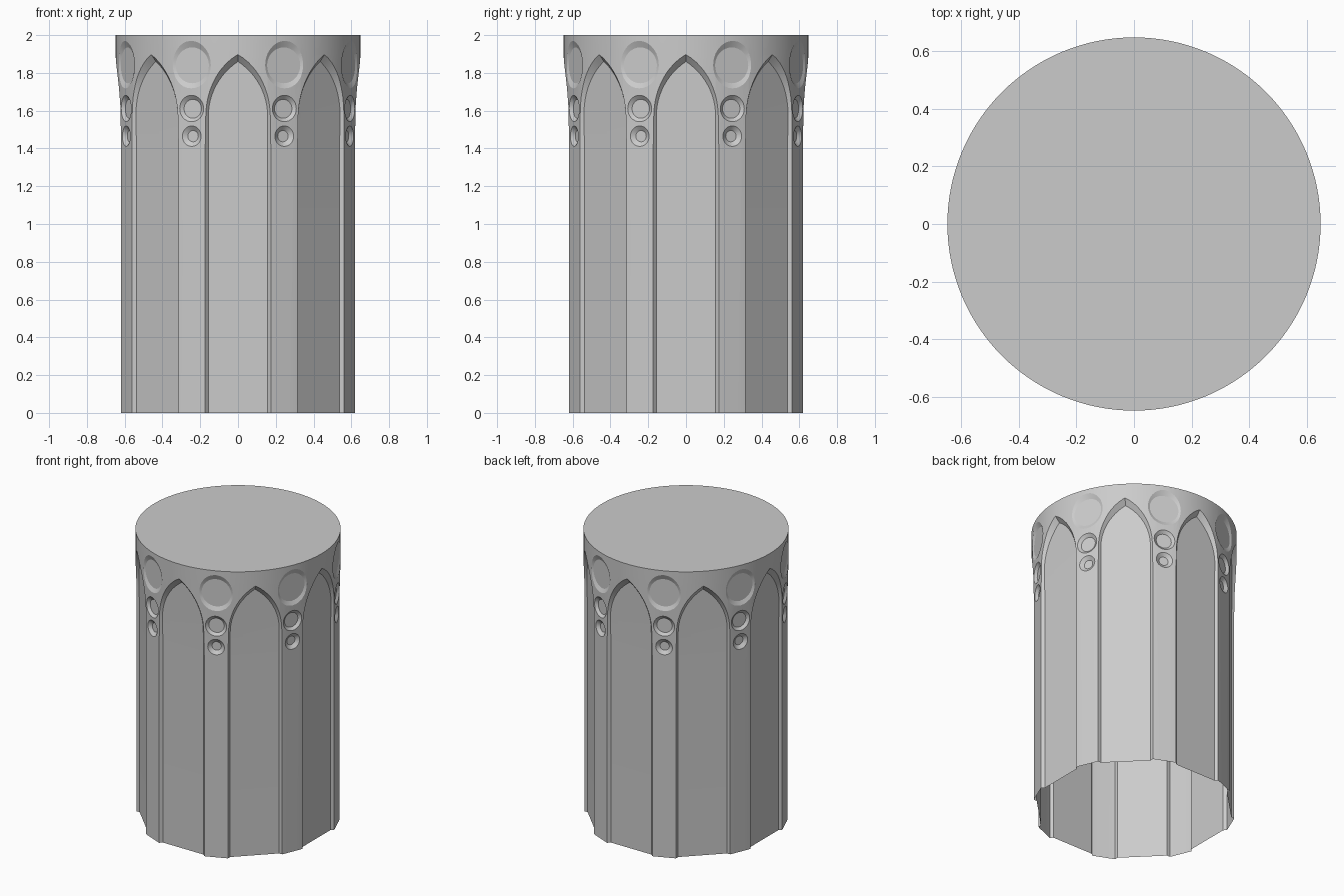
import bpy, bmesh
from math import pi, sin, cos, sqrt, atan2
from mathutils import Matrix, Vector

if "Cube" in bpy.data.objects:
    bpy.data.objects.remove(bpy.data.objects["Cube"], do_unlink=True)

SIDES = 8
STEP = 2 * pi / SIDES
TOP_R = 0.648      # round top
RIB_D = 0.64       # flat rib distance from the axis
RIB_CORNER = 0.645

stone = bpy.data.materials.new("grey_stone")
stone.use_nodes = True
stone.diffuse_color = (0.6, 0.6, 0.6, 1)
stone.node_tree.nodes["Principled BSDF"].inputs["Base Color"].default_value = (0.6, 0.6, 0.6, 1)


def make_object(name, bm):
    bmesh.ops.recalc_face_normals(bm, faces=bm.faces)
    mesh = bpy.data.meshes.new(name)
    bm.to_mesh(mesh)
    bm.free()
    mesh.materials.append(stone)
    obj = bpy.data.objects.new(name, mesh)
    bpy.context.collection.objects.link(obj)
    return obj


def bridge(bm, lower, upper):
    n = len(lower)
    for i in range(n):
        j = (i + 1) % n
        bm.faces.new((lower[i], lower[j], upper[j], upper[i]))


def column_shaft():
    """Flat ribs below that blend into a round top."""
    bm = bmesh.new()
    segments = 128
    rings = []
    for z, blend in ((0, 0), (1.5, 0), (1.65, 0.3), (1.78, 0.75), (1.9, 1), (2, 1)):
        ring = []
        for i in range(segments):
            a = 2 * pi * i / segments
            off = (a % STEP) - STEP / 2          # angle from the nearest rib
            rib = min(RIB_CORNER, RIB_D / cos(off))
            r = rib + (TOP_R - rib) * blend
            ring.append(bm.verts.new((r * sin(a), -r * cos(a), z)))
        rings.append(ring)
    for lower, upper in zip(rings, rings[1:]):
        bridge(bm, lower, upper)
    bm.faces.new(rings[0])
    bm.faces.new(rings[-1])
    return make_object("fluted_column", bm)


def arch_outline(grow):
    """Pointed arch as (u, z, depth); grow offsets it outward along the chamfer."""
    half, spring, rise, lean_z = 0.157, 1.57, 0.29, 1.4
    radius = (half ** 2 + rise ** 2) / (2 * half)
    centre = half - radius
    big = radius + grow
    end = atan2(sqrt(big ** 2 - centre ** 2), -centre)
    steps = 12
    side = [(half + grow, -0.1), (half + grow, lean_z)]
    side += [(centre + big * cos(end * i / steps), spring + big * sin(end * i / steps))
             for i in range(steps)]
    apex = [(0, spring + big * sin(end))]
    points = side + apex + [(-u, z) for u, z in reversed(side)]
    return [(u, z, 0.603 + 0.026 * max(0, z - lean_z) + grow) for u, z in points]


def arch_cutters():
    bm = bmesh.new()
    for k in range(SIDES):
        turn = Matrix.Rotation(k * STEP, 4, "Z")
        floor, mouth = [[bm.verts.new(turn @ Vector((u, -d, z))) for u, z, d in arch_outline(g)]
                        for g in (0, 0.08)]
        bridge(bm, floor, mouth)
        for loop in (floor, mouth):
            # lower panel, then the leaning arch head
            bm.faces.new((loop[0], loop[1], loop[-2], loop[-1]))
            bm.faces.new(loop[1:-1])
    return make_object("arch_cutter", bm)


def roundel_cutters(z, floor_r, rim_r, floor_d, rim_d):
    bm = bmesh.new()
    depth = 2 * (rim_d - floor_d)
    for k in range(SIDES):
        turn = Matrix.Rotation((k + 0.5) * STEP, 4, "Z")
        place = Matrix.Translation((0, -floor_d - depth / 2, z)) @ Matrix.Rotation(pi / 2, 4, "X")
        bmesh.ops.create_cone(bm, cap_ends=True, segments=32, radius1=floor_r,
                              radius2=2 * rim_r - floor_r, depth=depth, matrix=turn @ place)
    return make_object("roundel_cutter", bm)


def carve(target, cutter):
    cutter.hide_render = True
    mod = target.modifiers.new("carve", "BOOLEAN")
    mod.operation = "DIFFERENCE"
    mod.solver = "EXACT"
    mod.object = cutter
    bpy.ops.object.modifier_apply(modifier=mod.name)
    bpy.data.objects.remove(cutter, do_unlink=True)


column = column_shaft()
bpy.ops.object.select_all(action="DESELECT")
column.select_set(True)
bpy.context.view_layer.objects.active = column

# Arched panels, then large, medium and small roundels on each rib
carve(column, arch_cutters())
carve(column, roundel_cutters(1.84, 0.095, 0.13, 0.632, 0.648))
carve(column, roundel_cutters(1.61, 0.05, 0.07, 0.625, 0.642))
carve(column, roundel_cutters(1.465, 0.03, 0.054, 0.622, 0.64))

# Open underside
bm = bmesh.new()
bm.from_mesh(column.data)
bmesh.ops.delete(bm, geom=[f for f in bm.faces if f.calc_center_median().z < 0.001], context="FACES")
bm.to_mesh(column.data)
bm.free()

bpy.ops.object.shade_smooth_by_angle(angle=0.25)
